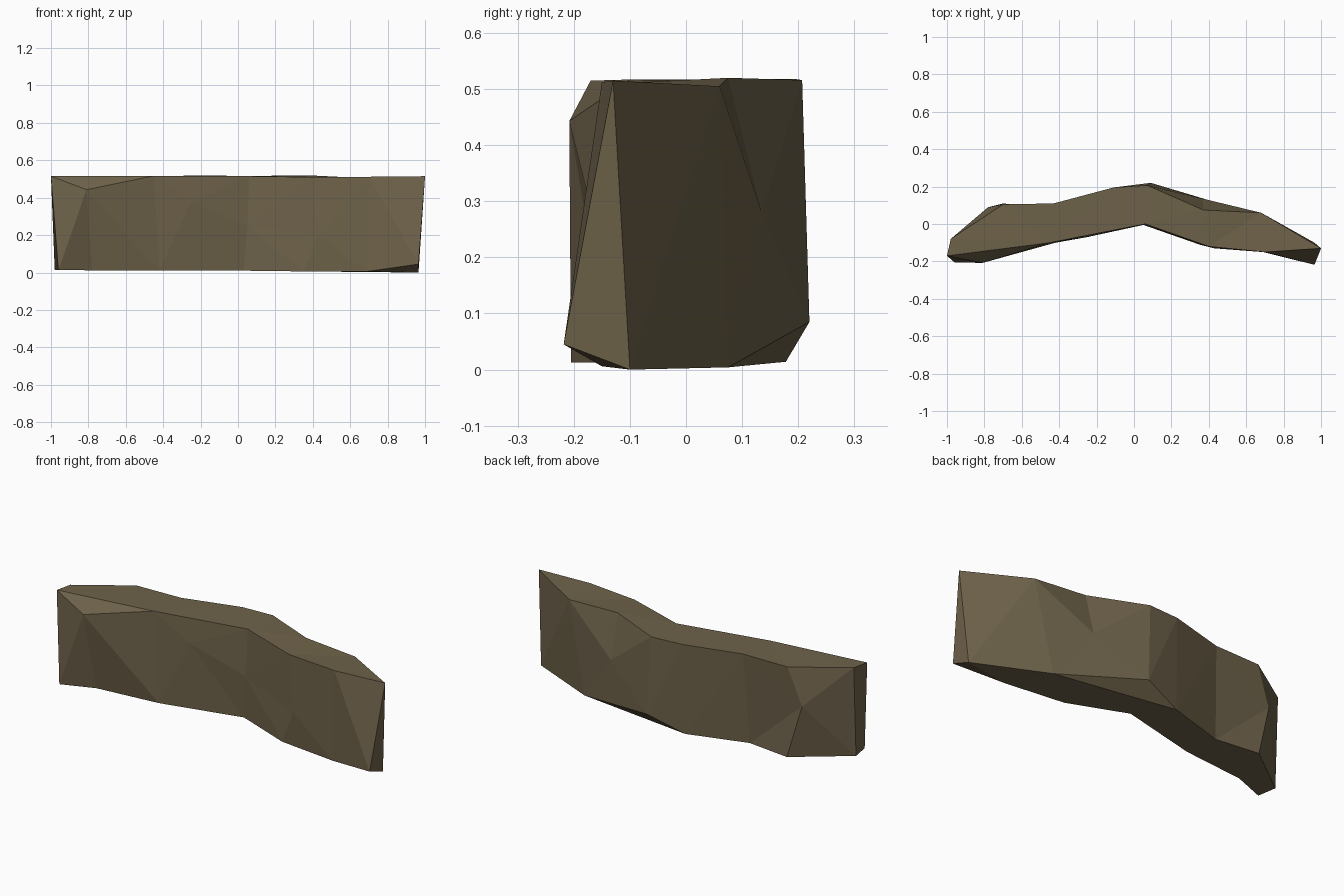
import bpy, bmesh
from mathutils import Vector
from mathutils.geometry import delaunay_2d_cdt

if "Cube" in bpy.data.objects:
    bpy.data.objects.remove(bpy.data.objects["Cube"])

# Rim lines of the bent rock wall, left to right
front_top = [(-1, -.17, .515), (-.45, -.10, .517), (.06, 0, .515),
             (.40, -.12, .51), (.70, -.15, .512), (1, -.13, .515)]
front_low = [(-.96, -.205, .013), (-.78, -.135, .012), (-.42, -.10, .012),
             (.03, .01, .01), (.35, -.11, .006), (.69, -.15, .006), (.965, -.218, .045)]
back_top = [(-.98, -.08, .515), (-.70, .105, .515), (-.43, .11, .517), (-.11, .195, .518),
            (.07, .207, .516), (.37, .075, .52), (.68, .06, .505), (1, -.13, .515)]
back_low = [(-.98, -.10, .015), (-.70, .11, .014), (-.45, .08, .014),
            (-.12, .178, .014), (.575, .075, .004), (.965, -.10, 0)]
# Bulges and dents inside the two long walls
front_mid = [(-.81, -.208, .443), (-.25, -.07, .38), (.05, -.005, .25), (.43, -.13, .20)]
back_mid = [(-.78, .09, .31), (.37, .135, .28), (.09, .22, .085)]

bm = bmesh.new()
cache = {}


def vert(p):
    if p not in cache:
        cache[p] = bm.verts.new(p)
    return cache[p]


def patch(rim, inner, a, b):
    """Triangulate a rim plus inner points, seen along the axis left out of a, b."""
    pts = rim + inner
    n = len(rim)
    flat = [Vector((p[a], p[b])) for p in pts]
    edges = [(i, (i + 1) % n) for i in range(n)]
    _, _, tris, origin, _, _ = delaunay_2d_cdt(flat, edges, [], 1, 1e-6)
    for t in tris:
        bm.faces.new([vert(pts[origin[i][0]]) for i in t])


# Long walls, then top and underside
patch(front_low + front_top[::-1], front_mid, 0, 2)
patch(back_low + back_top[::-1], back_mid, 0, 2)
patch(front_top + back_top[-2::-1], [], 0, 1)
patch(front_low + back_low[::-1], [], 0, 1)

# End faces
bm.faces.new([vert(p) for p in (front_top[0], back_top[0], back_low[0], front_low[0])])
bm.faces.new([vert(p) for p in (front_top[-1], front_low[-1], back_low[-1])])
bmesh.ops.recalc_face_normals(bm, faces=bm.faces[:])

mesh = bpy.data.meshes.new("rock_wall")
bm.to_mesh(mesh)
bm.free()
wall = bpy.data.objects.new("rock_wall", mesh)
bpy.context.collection.objects.link(wall)

# Brown stone colour
stone = bpy.data.materials.new("brown stone")
stone.diffuse_color = (.155, .122, .068, 1)
stone.use_nodes = True
stone.node_tree.nodes["Principled BSDF"].inputs["Base Color"].default_value = stone.diffuse_color
mesh.materials.append(stone)
